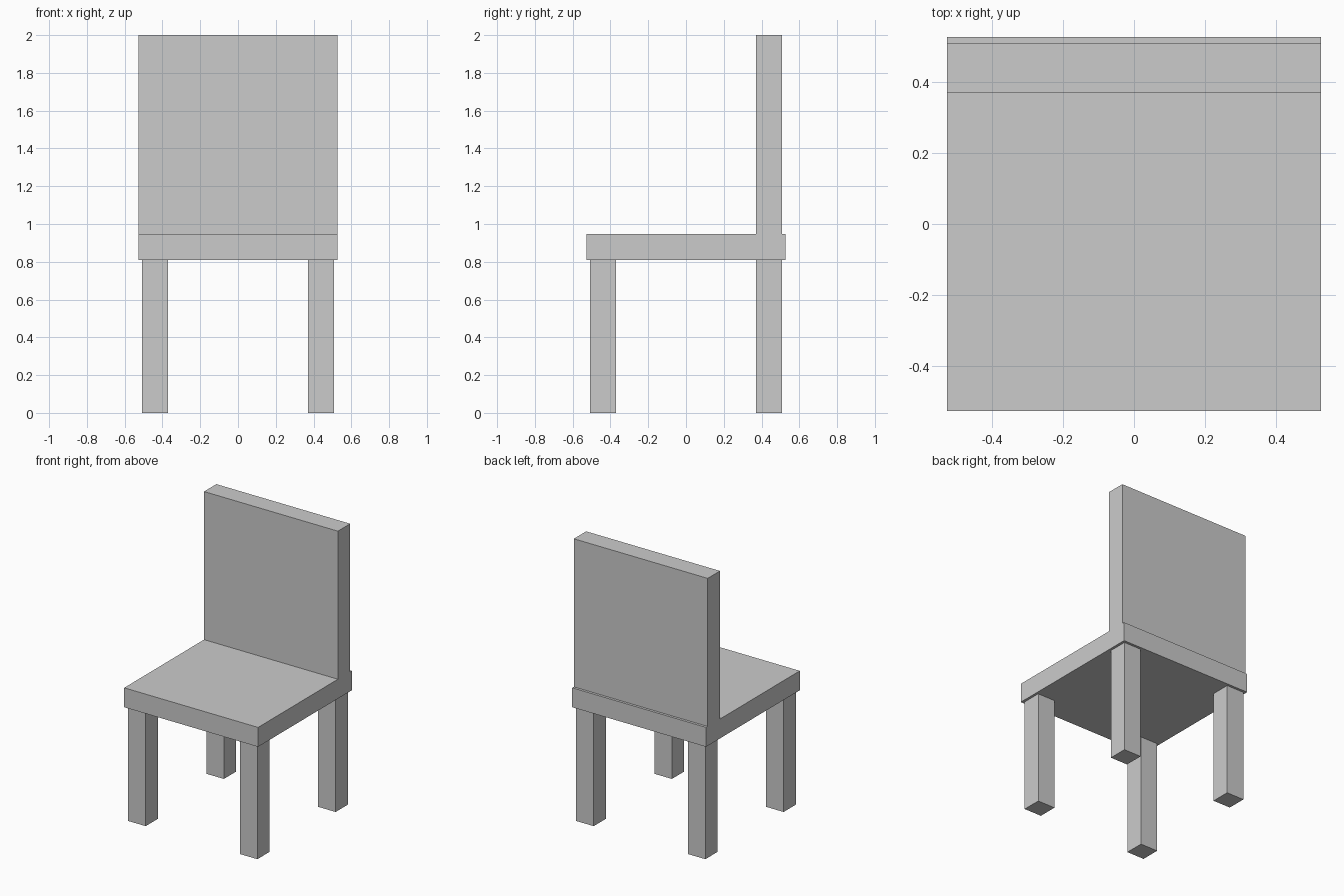
import bpy, bmesh

if "Cube" in bpy.data.objects:
    bpy.data.objects.remove(bpy.data.objects["Cube"])

HALF = 0.526               # half width and depth of the seat
INNER, OUTER = 0.37, 0.508  # leg and backrest thickness range
SEAT_LOW, SEAT_TOP, TOP = 0.81, 0.948, 2.0


def extrude_profile(name, points, direction):
    """Solid made by extruding a flat outline."""
    bm = bmesh.new()
    face = bm.faces.new([bm.verts.new(p) for p in points])
    result = bmesh.ops.extrude_face_region(bm, geom=[face], use_keep_orig=True)
    moved = [g for g in result["geom"] if isinstance(g, bmesh.types.BMVert)]
    bmesh.ops.translate(bm, verts=moved, vec=direction)
    bmesh.ops.recalc_face_normals(bm, faces=bm.faces)
    mesh = bpy.data.meshes.new(name)
    bm.to_mesh(mesh)
    bm.free()
    obj = bpy.data.objects.new(name, mesh)
    bpy.context.collection.objects.link(obj)
    return obj


# Seat and backrest share one side profile, with a small ledge behind the back
side = [(-HALF, SEAT_LOW), (HALF, SEAT_LOW), (HALF, SEAT_TOP), (OUTER, SEAT_TOP),
        (OUTER, TOP), (INNER, TOP), (INNER, SEAT_TOP), (-HALF, SEAT_TOP)]
extrude_profile("seat_and_backrest", [(-HALF, y, z) for y, z in side], (2 * HALF, 0, 0))

# Four square legs
for y_name, sy in (("front", -1), ("back", 1)):
    for x_name, sx in (("left", -1), ("right", 1)):
        foot = [(sx * x, sy * y, 0) for x, y in
                ((INNER, INNER), (OUTER, INNER), (OUTER, OUTER), (INNER, OUTER))]
        extrude_profile(f"{y_name}_{x_name}_leg", foot, (0, 0, SEAT_LOW))
